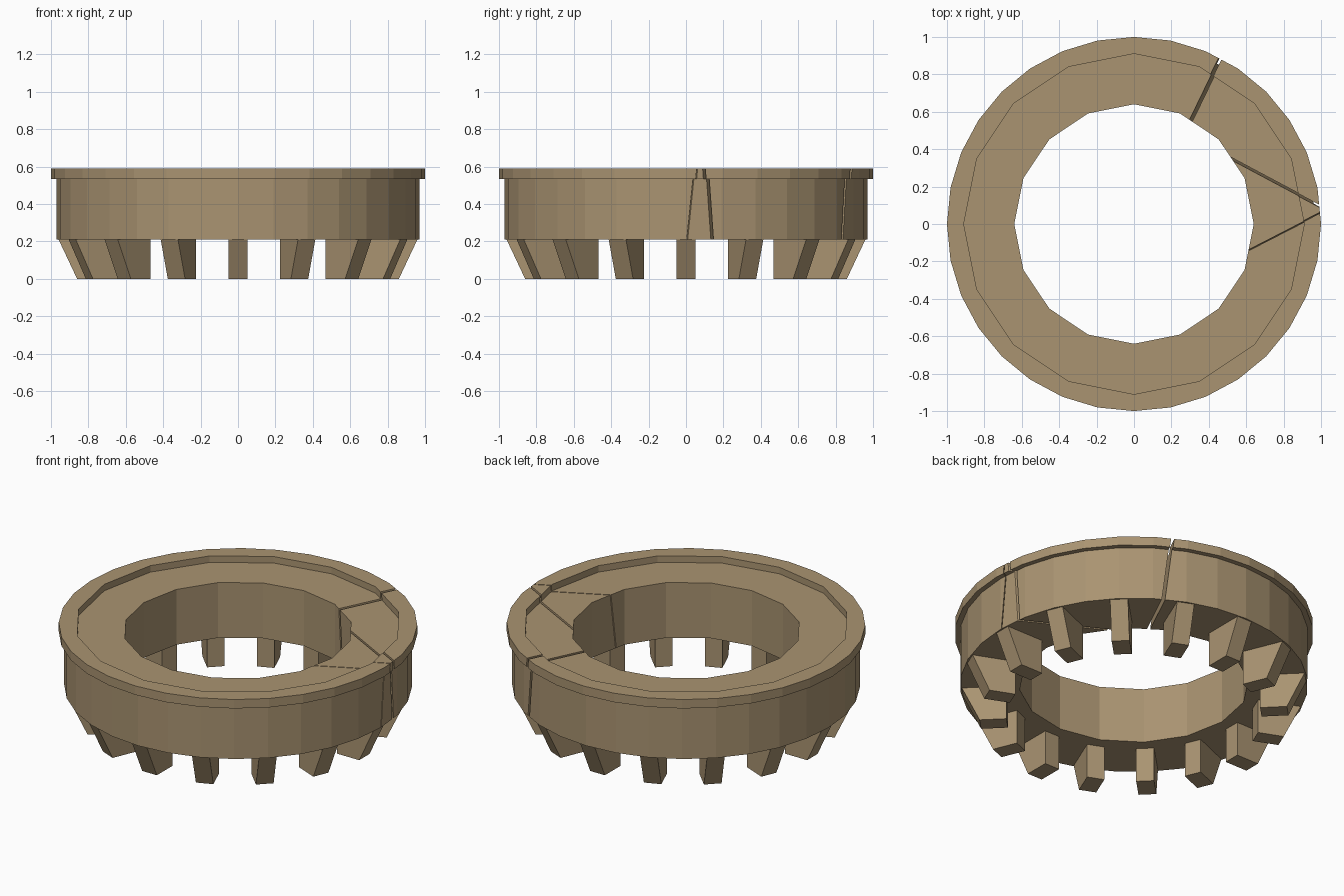
import bpy, bmesh, math
from mathutils import Vector

if "Cube" in bpy.data.objects:
    bpy.data.objects.remove(bpy.data.objects["Cube"])

stone = bpy.data.materials.new("brown_stone")
stone.diffuse_color = (0.40, 0.295, 0.167, 1)
stone.use_nodes = True
stone.node_tree.nodes["Principled BSDF"].inputs["Base Color"].default_value = stone.diffuse_color


def make_object(name, bm, material=stone):
    bmesh.ops.recalc_face_normals(bm, faces=bm.faces)
    mesh = bpy.data.meshes.new(name)
    bm.to_mesh(mesh)
    bm.free()
    mesh.materials.append(material)
    obj = bpy.data.objects.new(name, mesh)
    bpy.context.collection.objects.link(obj)
    return obj


# Ring body: closed profile (radius, height, sides), 32 sides outside and 16 inside
PROFILE = [(0.64, 0.21, 16), (0.97, 0.21, 32), (0.97, 0.535, 32), (1.0, 0.535, 32),
           (1.0, 0.59, 32), (0.91, 0.59, 16), (0.91, 0.55, 16), (0.64, 0.55, 16)]
N = 32
bm = bmesh.new()
loops = []
for r, z, sides in PROFILE:
    loop = []
    for i in range(N):
        rad = r * math.cos(math.pi / 16) if sides == 16 and i % 2 else r
        a = 2 * math.pi * i / N
        loop.append(bm.verts.new((rad * math.cos(a), rad * math.sin(a), z)))
    loops.append(loop)
for k, lower in enumerate(loops):
    upper = loops[(k + 1) % len(loops)]
    for i in range(N):
        j = (i + 1) % N
        bm.faces.new((lower[i], lower[j], upper[j], upper[i]))
ring = make_object("stone_ring", bm)

# Leaning cracks: inner point, outer point, width, sideways shift at the bottom
CRACKS = [((0.30, 0.56), (0.455, 0.88), 0.018, -0.05),
          ((-0.54, 0.34), (-0.84, 0.535), 0.018, 0.06),
          ((-0.37, -0.51), (-0.54, -0.83), 0.012, -0.06),
          ((0.53, 0.34), (0.99, 0.095), 0.012, 0.025),
          ((0.62, -0.13), (0.99, 0.06), 0.005, -0.04)]
for n, (p, q, width, lean) in enumerate(CRACKS):
    p, q = Vector((*p, 0)), Vector((*q, 0))
    along = (q - p).normalized()
    side = Vector((-along.y, along.x, 0))
    p, q = p - along * 0.08, q + along * 0.08
    bm = bmesh.new()
    bmesh.ops.create_cube(bm, size=1)
    for v in bm.verts:
        top = v.co.z > 0
        base = q if v.co.x > 0 else p
        v.co = base + side * (v.co.y * width + (0 if top else lean)) \
            + Vector((0, 0, 0.61 if top else 0.19))
    cutter = make_object(f"crack_cutter_{n}", bm)
    cutter.hide_render = True
    mod = ring.modifiers.new("crack", 'BOOLEAN')
    mod.operation, mod.solver, mod.object = 'DIFFERENCE', 'EXACT', cutter
    bpy.context.view_layer.objects.active = ring
    bpy.ops.object.modifier_apply(modifier=mod.name)
    bpy.data.objects.remove(cutter)

# Sixteen teeth below the ring, sloping outward toward the top
for n in range(16):
    bm = bmesh.new()
    bmesh.ops.create_cube(bm, size=1)
    for v in bm.verts:
        top = v.co.z > 0
        outer = 0.96 if top else 0.86
        v.co = Vector((outer if v.co.x > 0 else 0.71, v.co.y * 0.10, 0.212 if top else 0))
    tooth = make_object(f"tooth_{n + 1}", bm)
    tooth.rotation_euler.z = 2 * math.pi * n / 16
